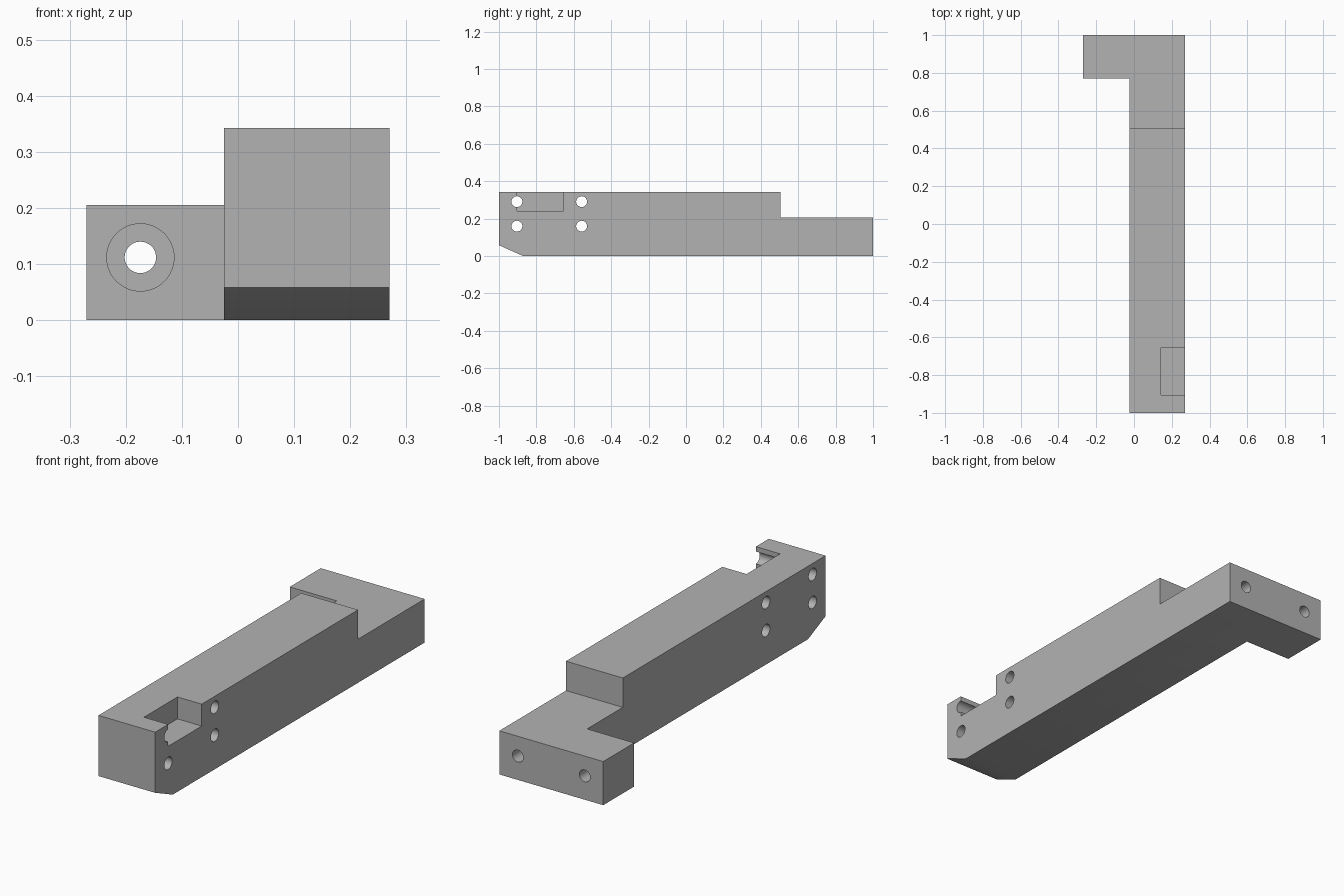
import bpy
import bmesh
import math
from mathutils import Matrix, Vector

cube = bpy.data.objects.get("Cube")
if cube:
    bpy.data.objects.remove(cube, do_unlink=True)

grey = bpy.data.materials.new("plain_grey")
grey.use_nodes = True
GREY = (0.45, 0.45, 0.45, 1)
grey.diffuse_color = GREY
grey.node_tree.nodes["Principled BSDF"].inputs["Base Color"].default_value = GREY


def make_object(name, bm):
    bmesh.ops.recalc_face_normals(bm, faces=bm.faces)
    mesh = bpy.data.meshes.new(name)
    bm.to_mesh(mesh)
    bm.free()
    mesh.materials.append(grey)
    obj = bpy.data.objects.new(name, mesh)
    bpy.context.collection.objects.link(obj)
    return obj


def extrude(name, points, offset):
    """Extrude a closed outline along the offset vector."""
    bm = bmesh.new()
    face = bm.faces.new([bm.verts.new(p) for p in points])
    result = bmesh.ops.extrude_face_region(bm, geom=[face], use_keep_orig=True)
    verts = [v for v in result["geom"] if isinstance(v, bmesh.types.BMVert)]
    bmesh.ops.translate(bm, verts=verts, vec=offset)
    return make_object(name, bm)


def rod(name, start, end, radius):
    """Cylinder between two points."""
    start, end = Vector(start), Vector(end)
    axis = end - start
    turn = axis.to_track_quat("Z", "Y").to_matrix().to_4x4()
    bm = bmesh.new()
    bmesh.ops.create_cone(bm, cap_ends=True, segments=48, radius1=radius,
                          radius2=radius, depth=axis.length,
                          matrix=Matrix.Translation((start + end) / 2) @ turn)
    return make_object(name, bm)


def boolean(target, tool, operation):
    mod = target.modifiers.new(tool.name, "BOOLEAN")
    mod.operation = operation
    mod.solver = "EXACT"
    mod.object = tool
    bpy.context.view_layer.objects.active = target
    bpy.ops.object.modifier_apply(modifier=mod.name)
    bpy.data.objects.remove(tool, do_unlink=True)


LEFT, INNER = 0.27, -0.025
TOP, STEP = 0.343, 0.205

# Long bar with a chamfered nose and a lowered rear
side = [(-0.87, 0), (1, 0), (1, STEP), (0.505, STEP),
        (0.505, TOP), (-1, TOP), (-1, 0.058)]
body = extrude("bracket_arm", [(INNER, y, z) for y, z in side],
               (LEFT - INNER, 0, 0))

# Rear foot, making the L shape
foot = [(-LEFT, 0.77, 0), (0.1, 0.77, 0), (0.1, 1, 0), (-LEFT, 1, 0)]
boolean(body, extrude("foot", foot, (0, 0, STEP)), "UNION")

# Pocket in the top edge
pocket = [(0.144, -0.904, 0.24), (0.4, -0.904, 0.24),
          (0.4, -0.655, 0.24), (0.144, -0.655, 0.24)]
boolean(body, extrude("pocket", pocket, (0, 0, 0.3)), "DIFFERENCE")

# Four cross holes through the nose
for y in (-0.904, -0.558):
    for z in (0.16, 0.291):
        boolean(body, rod("cross_hole", (-0.2, y, z), (0.4, y, z), 0.029),
                "DIFFERENCE")

# Mounting holes in the rear face: one through and counterbored, one blind
for name, x, front, back, radius in (
        ("through_hole", -0.174, 0.6, 1.1, 0.028),
        ("counterbore", -0.174, 0.6, 0.88, 0.06),
        ("blind_hole", 0.174, 0.77, 1.1, 0.028)):
    boolean(body, rod(name, (x, front, 0.112), (x, back, 0.112), radius),
            "DIFFERENCE")

# Smooth hole walls, crisp edges
bpy.ops.object.select_all(action="DESELECT")
body.select_set(True)
bpy.context.view_layer.objects.active = body
bpy.ops.object.shade_smooth_by_angle(angle=math.radians(30))
